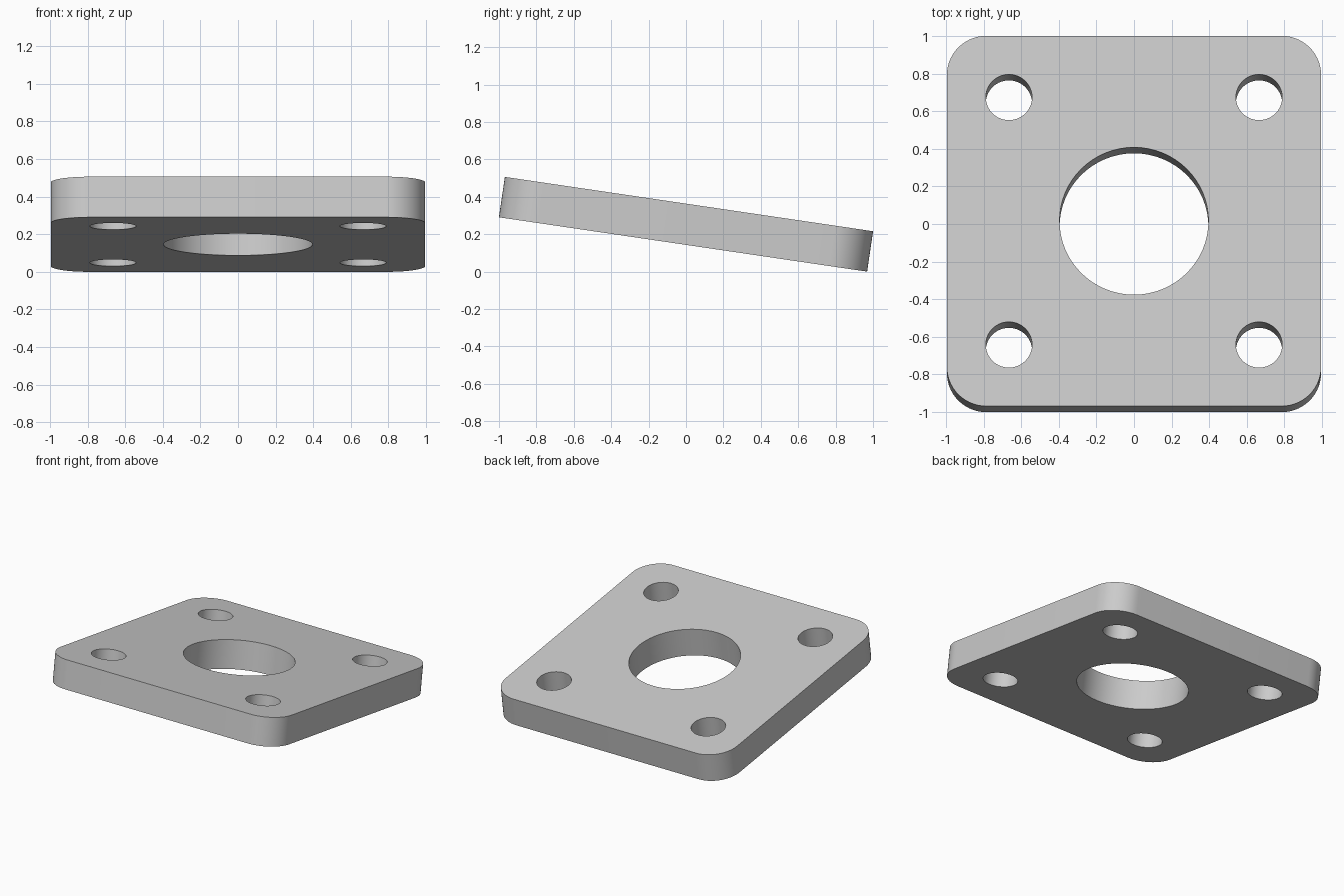
import bpy
import bmesh
from math import cos, sin, pi, atan2

HALF = 0.995         # half width of the square plate
THICK = 0.218
CORNER = 0.21        # corner radius
BOLT = 0.665         # bolt hole offset from the centre
TILT = atan2(0.29, 1.965)

cube = bpy.data.objects.get("Cube")
if cube:
    bpy.data.objects.remove(cube, do_unlink=True)

steel = bpy.data.materials.new("plain_grey")
steel.use_nodes = True
grey = (0.6, 0.6, 0.6, 1)
steel.diffuse_color = grey
steel.node_tree.nodes["Principled BSDF"].inputs["Base Color"].default_value = grey


def arc(cx, cy, radius, start, sweep, steps):
    """Points along an arc, both ends included."""
    return [(cx + radius * cos(start + sweep * i / steps),
             cy + radius * sin(start + sweep * i / steps)) for i in range(steps + 1)]


def circle(cx, cy, radius, sides):
    return arc(cx, cy, radius, 0, 2 * pi, sides)[:-1]


def add_loop(bm, points):
    verts = [bm.verts.new((x, y, 0)) for x, y in points]
    for a, b in zip(verts, verts[1:] + verts[:1]):
        bm.edges.new((a, b))


# Rounded square outline
inner = HALF - CORNER
outline = []
for quarter, (sx, sy) in enumerate([(1, 1), (-1, 1), (-1, -1), (1, -1)]):
    outline += arc(sx * inner, sy * inner, CORNER, quarter * pi / 2, pi / 2, 14)

# Flat profile with the centre bore and four bolt holes
bm = bmesh.new()
add_loop(bm, outline)
add_loop(bm, circle(0, 0, 0.396, 64))
for sx in (-1, 1):
    for sy in (-1, 1):
        add_loop(bm, circle(sx * BOLT, sy * BOLT, 0.123, 40))
bmesh.ops.triangle_fill(bm, edges=bm.edges[:], use_beauty=True, normal=(0, 0, 1))
bmesh.ops.recalc_face_normals(bm, faces=bm.faces[:])
mesh = bpy.data.meshes.new("flange_plate")
bm.to_mesh(mesh)
bm.free()
mesh.materials.append(steel)

# Thickened plate, tilted with its front edge raised
plate = bpy.data.objects.new("flange_plate", mesh)
bpy.context.collection.objects.link(plate)
bpy.context.view_layer.objects.active = plate
plate.select_set(True)
solid = plate.modifiers.new("thickness", 'SOLIDIFY')
solid.thickness = THICK
solid.offset = 0
bpy.ops.object.modifier_apply(modifier=solid.name)
bpy.ops.object.shade_smooth_by_angle(angle=pi / 6)
plate.rotation_euler.x = -TILT
plate.location.z = HALF * sin(TILT) + THICK / 2 * cos(TILT)
